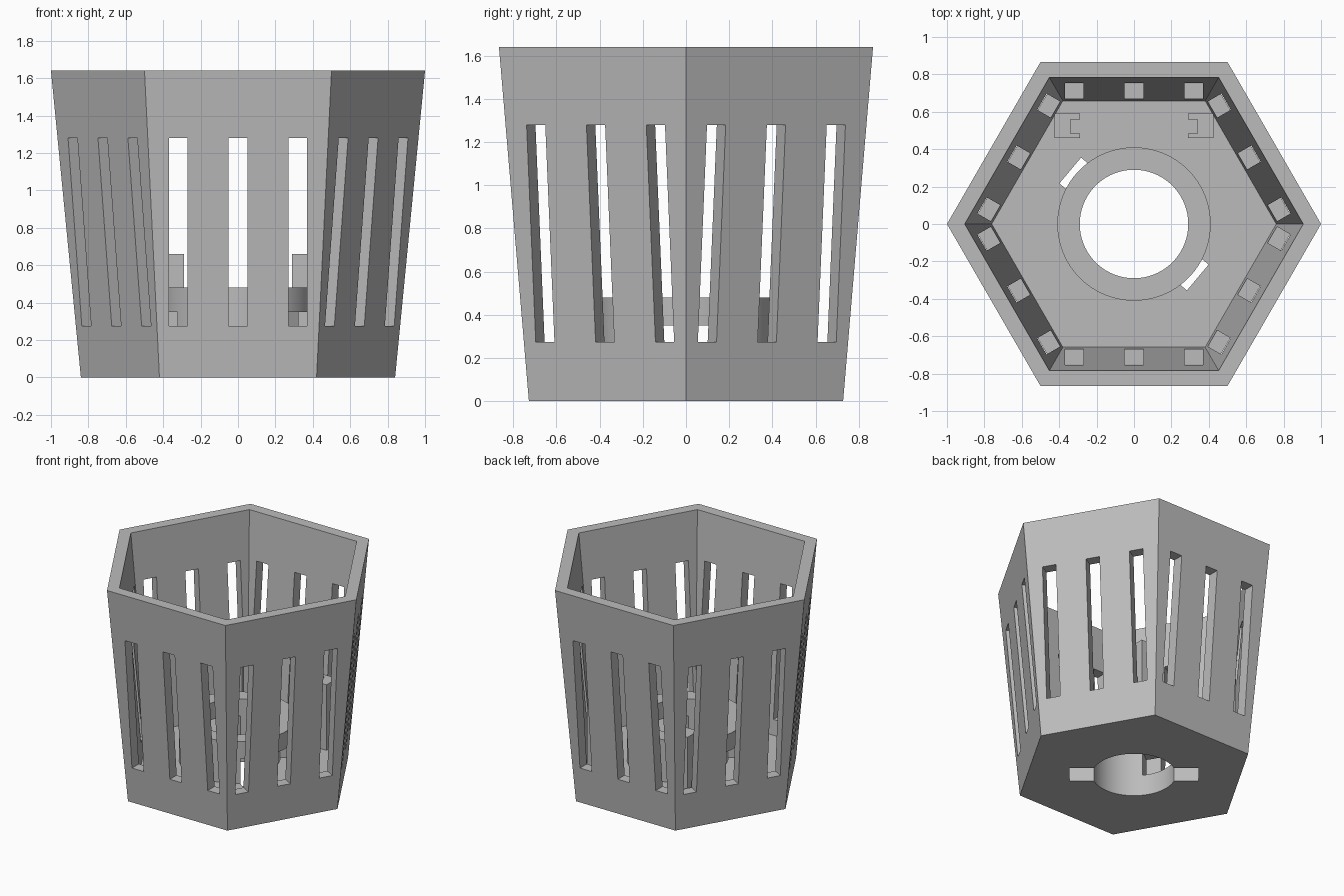
import bpy, bmesh
from math import cos, sin, radians, pi

cube = bpy.data.objects.get("Cube")
if cube:
    bpy.data.objects.remove(cube, do_unlink=True)

grey = bpy.data.materials.new("plain grey")
grey.use_nodes = True
grey.diffuse_color = (0.5, 0.5, 0.5, 1)
grey.node_tree.nodes["Principled BSDF"].inputs["Base Color"].default_value = (0.5, 0.5, 0.5, 1)

HEIGHT, FLOOR = 1.64, 0.16
TAPER = 0.16 / HEIGHT
COLLAR_TOP, CHANNEL_TOP = 0.48, 0.35


def prism(name, low, high, z0, z1):
    """Closed solid between two outlines with equal point counts."""
    bm = bmesh.new()
    a = [bm.verts.new((x, y, z0)) for x, y in low]
    b = [bm.verts.new((x, y, z1)) for x, y in high]
    n = len(a)
    bm.faces.new(a[::-1])
    bm.faces.new(b)
    for i in range(n):
        j = (i + 1) % n
        bm.faces.new((a[i], a[j], b[j], b[i]))
    bmesh.ops.recalc_face_normals(bm, faces=bm.faces)
    mesh = bpy.data.meshes.new(name)
    bm.to_mesh(mesh)
    bm.free()
    mesh.materials.append(grey)
    ob = bpy.data.objects.new(name, mesh)
    bpy.context.collection.objects.link(ob)
    return ob


def ring(radius, n):
    return [(radius * cos(2 * pi * i / n), radius * sin(2 * pi * i / n)) for i in range(n)]


def radial_box(name, angle, r0, r1, offset, width, z0, z1):
    """Box running outward along the given angle, shifted sideways by offset."""
    c, s = cos(angle), sin(angle)
    pts = [(r0, offset - width / 2), (r1, offset - width / 2),
           (r1, offset + width / 2), (r0, offset + width / 2)]
    pts = [(u * c - v * s, u * s + v * c) for u, v in pts]
    return prism(name, pts, pts, z0, z1)


def cut(target, cutter):
    mod = target.modifiers.new("cut", "BOOLEAN")
    mod.operation, mod.solver, mod.object = "DIFFERENCE", "EXACT", cutter
    bpy.context.view_layer.objects.active = target
    bpy.ops.object.modifier_apply(modifier=mod.name)
    bpy.data.objects.remove(cutter, do_unlink=True)


# Tapered hexagonal shell, hollowed above the floor
shell = prism("hexagonal_shell", ring(0.84, 6), ring(1.0, 6), 0, HEIGHT)
over = HEIGHT + 0.1
cut(shell, prism("hollow", ring(0.745 + TAPER * FLOOR, 6), ring(0.745 + TAPER * over, 6), FLOOR, over))

# Three upright windows in each wall
for side in range(6):
    for offset in (-0.32, 0, 0.32):
        cut(shell, radial_box("window", radians(30 + 60 * side), 0.58, 1.1, offset, 0.1, 0.275, 1.28))

# Collar around the central opening
collar = prism("collar", ring(0.41, 96), ring(0.41, 96), FLOOR, COLLAR_TOP)
for part in (shell, collar):
    cut(part, prism("bore", ring(0.29, 96), ring(0.29, 96), -0.1, 0.6))

# Twist-lock entry slots and the channels they lead into
for turn in (0, 180):
    for part in (shell, collar):
        cut(part, radial_box("entry", radians(turn - 40), 0.15, 0.445, 0, 0.18, -0.1, CHANNEL_TOP))
    sweep = [radians(turn - 45 + 83 * i / 20) for i in range(21)]
    sector = [(0.2 * cos(t), 0.2 * sin(t)) for t in sweep]
    sector += [(0.5 * cos(t), 0.5 * sin(t)) for t in reversed(sweep)]
    cut(collar, prism("channel", sector, sector, FLOOR - 0.05, CHANNEL_TOP))

# Pair of C-shaped board holders near the back wall
outline = [(0.29, 0.46), (0.425, 0.46), (0.425, 0.59), (0.29, 0.59),
           (0.29, 0.56), (0.34, 0.56), (0.34, 0.485), (0.29, 0.485)]
for name, sign in (("left_board_holder", 1), ("right_board_holder", -1)):
    pts = [(sign * x, y) for x, y in outline]
    prism(name, pts, pts, FLOOR, 0.66)

# Smooth the round collar and bore, keep corners sharp
bpy.ops.object.select_all(action="DESELECT")
for part in (shell, collar):
    part.select_set(True)
bpy.context.view_layer.objects.active = shell
bpy.ops.object.shade_smooth_by_angle(angle=radians(30))
